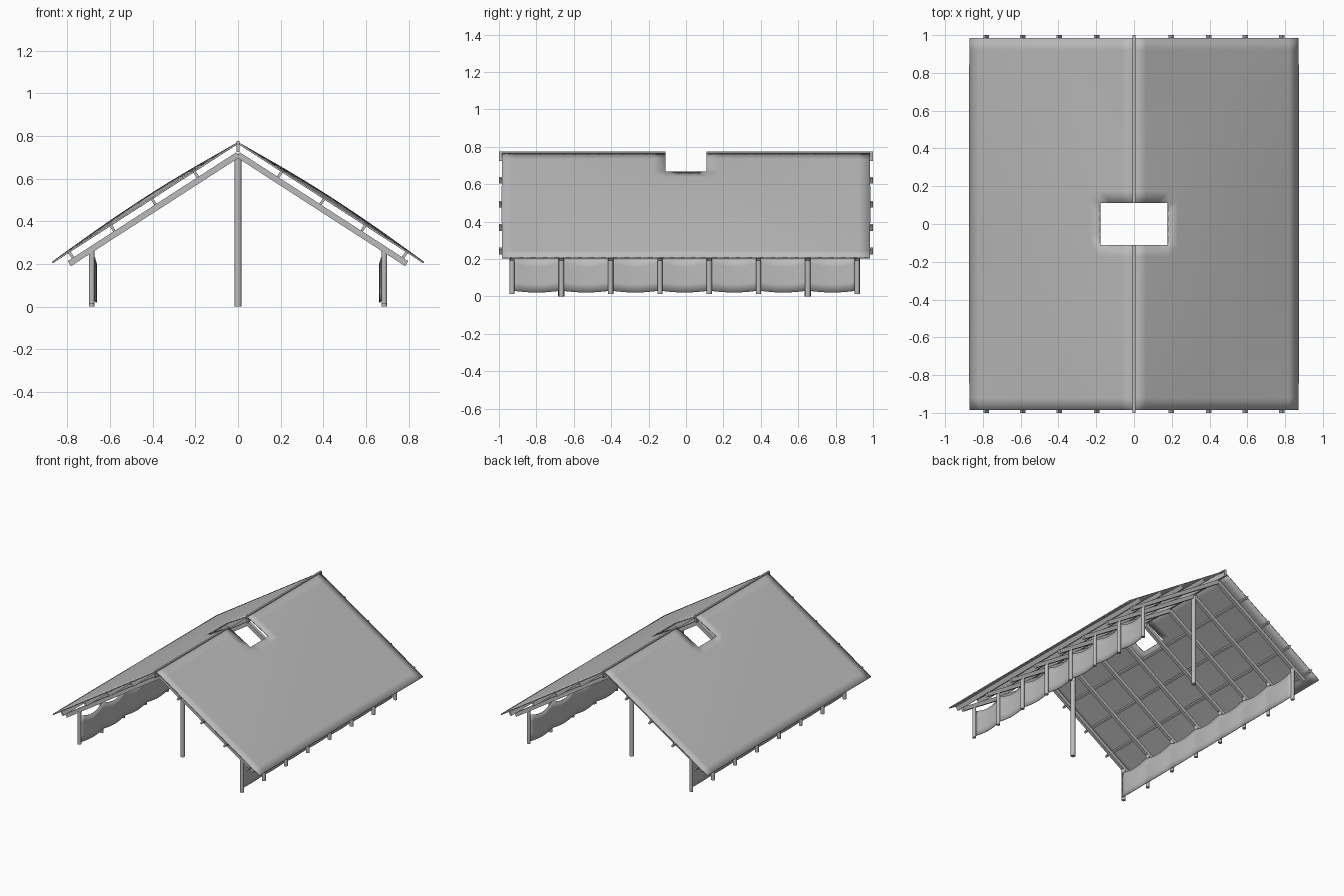
import bpy, bmesh, math
from mathutils import Vector

cube = bpy.data.objects.get("Cube")
if cube:
    bpy.data.objects.remove(cube, do_unlink=True)

grey = bpy.data.materials.new("plain grey")
grey.use_nodes = True
COLOUR = (0.5, 0.5, 0.5, 1)
grey.diffuse_color = COLOUR
grey.node_tree.nodes["Principled BSDF"].inputs["Base Color"].default_value = COLOUR

SLOPE = math.atan2(0.56, 0.87)
RAFTER_SLOPE = math.atan2(0.51, 0.79)
POST_Y = [-0.93 + 1.845 * i / 7 for i in range(8)]


def finish(name, bm, smooth=False):
    mesh = bpy.data.meshes.new(name)
    bm.to_mesh(mesh)
    bm.free()
    mesh.materials.append(grey)
    obj = bpy.data.objects.new(name, mesh)
    bpy.context.collection.objects.link(obj)
    if smooth:
        bpy.ops.object.select_all(action='DESELECT')
        bpy.context.view_layer.objects.active = obj
        obj.select_set(True)
        bpy.ops.object.shade_smooth_by_angle(angle=math.radians(50))
    return obj


def beam(name, centre, size, tilt=0):
    bm = bmesh.new()
    bmesh.ops.create_cube(bm, size=1)
    bmesh.ops.scale(bm, vec=size, verts=bm.verts)
    obj = finish(name, bm)
    obj.location = centre
    obj.rotation_euler.y = tilt
    return obj


def post(name, x, y, low, high, radius):
    bm = bmesh.new()
    bmesh.ops.create_cone(bm, cap_ends=True, segments=10, radius1=radius,
                          radius2=radius, depth=high - low)
    obj = finish(name, bm, True)
    obj.location = (x, y, (low + high) / 2)


def sheet(name, us, vs, point, thickness, keep=lambda u, v: True):
    """Surface over a grid of parameters, thickened with a solidify modifier."""
    bm = bmesh.new()
    rows = [[bm.verts.new(point(u, v)) for v in vs] for u in us]
    for i in range(len(us) - 1):
        for j in range(len(vs) - 1):
            if keep((us[i] + us[i + 1]) / 2, (vs[j] + vs[j + 1]) / 2):
                bm.faces.new((rows[i][j], rows[i + 1][j],
                              rows[i + 1][j + 1], rows[i][j + 1]))
    loose = [v for v in bm.verts if not v.link_faces]
    bmesh.ops.delete(bm, geom=loose, context='VERTS')
    bmesh.ops.recalc_face_normals(bm, faces=bm.faces)
    obj = finish(name, bm, True)
    solid = obj.modifiers.new("thickness", 'SOLIDIFY')
    solid.thickness = thickness
    solid.offset = 0


def span(a, b, n):
    return [a + (b - a) * i / n for i in range(n + 1)]


# Ridge beam in two halves, leaving the smoke opening free
for end, sy in (("front", -1), ("back", 1)):
    beam("ridge_beam_" + end, (0, sy * 0.555, 0.75), (0.014, 0.89, 0.052))

# Tall posts under the ridge
for end, y in (("front", POST_Y[1]), ("back", POST_Y[6])):
    post("ridge_post_" + end, 0, y, 0, 0.715, 0.017)

roof_x = span(0, 0.18, 3) + span(0.18, 0.87, 14)[1:]
roof_y = span(-0.985, -0.11, 14) + span(-0.11, 0.11, 4)[1:] + span(0.11, 0.985, 14)[1:]

for side, s in (("left", 1), ("right", -1)):
    # Gently bulging roof covering with the opening at the ridge
    def roof_point(x, y):
        lift = 0.022 * math.sin(math.pi * x / 0.87) * math.cos(math.pi * y / 1.97)
        return Vector((s * x, y, 0.767 - x * math.tan(SLOPE) + lift))

    sheet("roof_" + side, roof_x, roof_y, roof_point, 0.008,
          lambda x, y: x > 0.18 or abs(y) > 0.11)

    # Purlins standing between rafters and covering
    for k, x in enumerate((0.197, 0.395, 0.588, 0.782)):
        z = 0.748 - x * math.tan(RAFTER_SLOPE)
        beam(f"purlin_{side}_{k + 1}", (s * x, 0, z), (0.013, 2.0, 0.034), s * SLOPE)

    # Rafters and the short wall posts that carry them
    for k, y in enumerate(POST_Y):
        length = math.hypot(0.79, 0.51)
        beam(f"rafter_{side}_{k + 1}", (s * 0.395, y, 0.457),
             (length, 0.024, 0.028), s * RAFTER_SLOPE)
        low = 0.0 if k in (1, 6) else 0.012
        post(f"wall_post_{side}_{k + 1}", s * 0.685, y, low, 0.265, 0.014)

    # Cloth wall hung inside the posts, sagging between them
    def cloth_point(y, t):
        bay = (y - POST_Y[0]) / (POST_Y[1] - POST_Y[0])
        sag = abs(math.sin(math.pi * bay))
        top, bottom = 0.232 - 0.03 * sag, 0.031 - 0.01 * sag
        return Vector((s * (0.672 - 0.008 * sag), y, bottom + (top - bottom) * t))

    sheet("cloth_wall_" + side, span(POST_Y[0], POST_Y[7], 56), span(0, 1, 4),
          cloth_point, 0.005)
